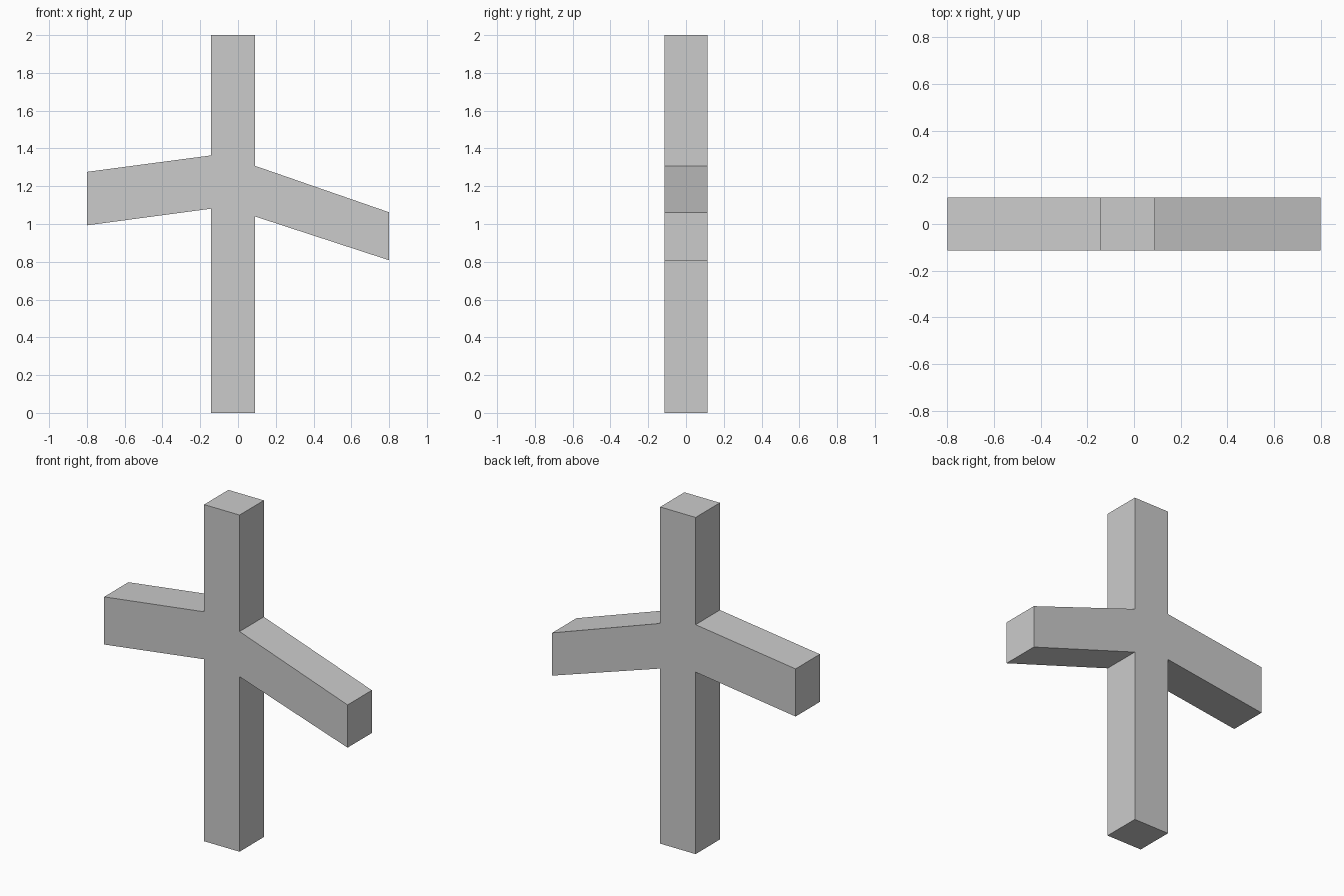
import bpy, bmesh

if "Cube" in bpy.data.objects:
    bpy.data.objects.remove(bpy.data.objects["Cube"])

HALF_DEPTH = 0.114
LEFT, RIGHT = -0.143, 0.09   # post sides

# Front outline (x, z): post with two drooping arms
outline = [
    (LEFT, 0), (RIGHT, 0),
    (RIGHT, 1.04), (0.80, 0.808), (0.80, 1.062), (RIGHT, 1.308),   # right arm
    (RIGHT, 2), (LEFT, 2),
    (LEFT, 1.363), (-0.80, 1.276), (-0.80, 0.993), (LEFT, 1.081),  # left arm
]

# Extrude the outline from front to back as one solid
bm = bmesh.new()
face = bm.faces.new([bm.verts.new((x, -HALF_DEPTH, z)) for x, z in outline])
extruded = bmesh.ops.extrude_face_region(bm, geom=[face], use_keep_orig=True)
back = [g for g in extruded["geom"] if isinstance(g, bmesh.types.BMVert)]
bmesh.ops.translate(bm, verts=back, vec=(0, 2 * HALF_DEPTH, 0))
bmesh.ops.recalc_face_normals(bm, faces=bm.faces)

mesh = bpy.data.meshes.new("post_with_arms")
bm.to_mesh(mesh)
bm.free()
bpy.context.collection.objects.link(bpy.data.objects.new("post_with_arms", mesh))
